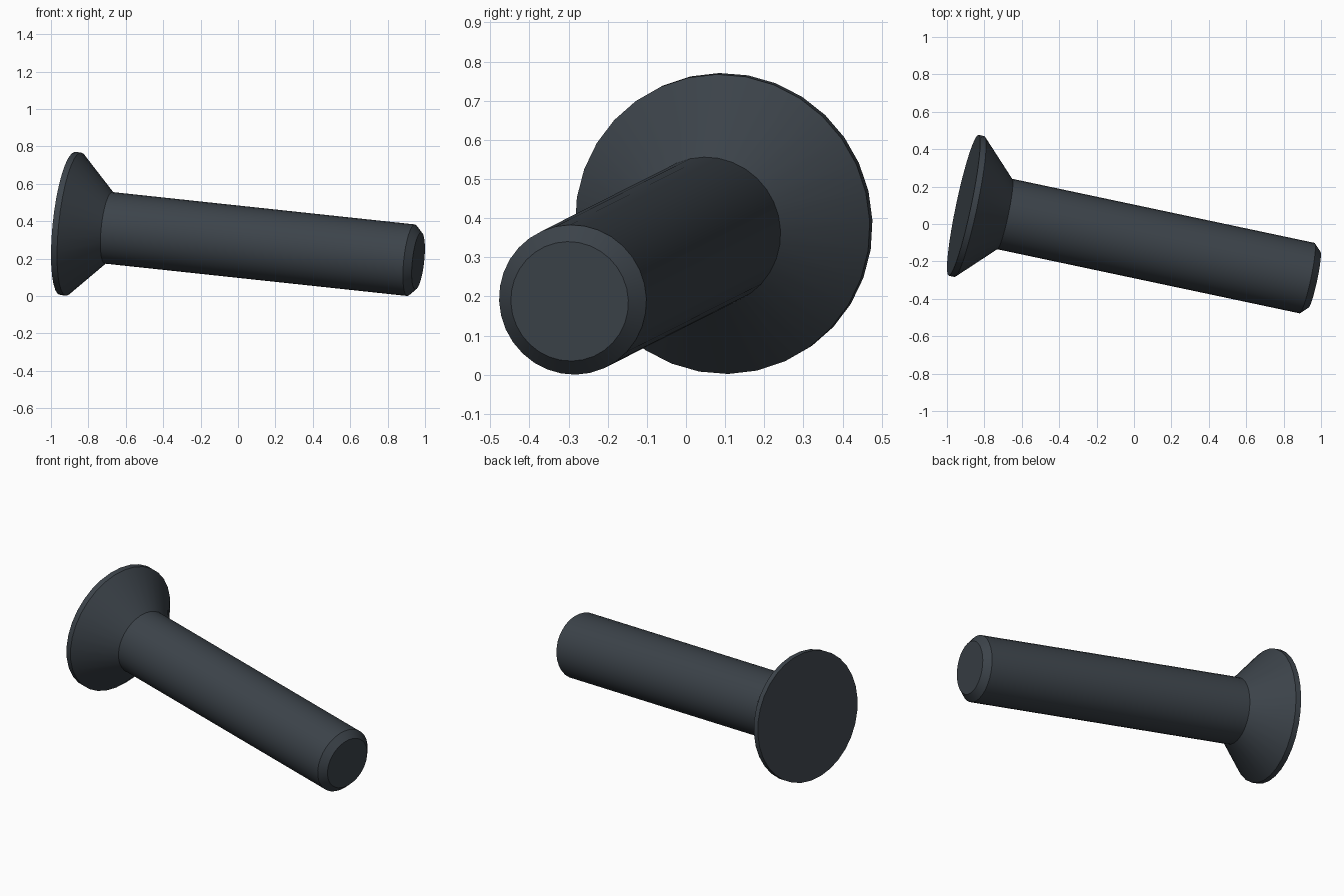
import bpy, bmesh
from math import cos, sin, pi, radians
from mathutils import Matrix, Vector

cube = bpy.data.objects.get("Cube")
if cube:
    bpy.data.objects.remove(cube)

SIDES = 32            # round body
SOCKET_SIDES = 48     # multiple of six, so the corners stay sharp
HEAD_R, SHAFT_R, LENGTH = 0.385, 0.1925, 1.927
RIM, CHAMFER = 0.033, 0.039
MOUTH_R, HEX_R, HEX_DEPTH = 0.147, 0.139, 0.155

# Blackened steel
steel = bpy.data.materials.new("blackened_steel")
steel.use_nodes = True
colour = (0.045, 0.056, 0.068, 1)
steel.diffuse_color = colour
steel.node_tree.nodes["Principled BSDF"].inputs["Base Color"].default_value = colour

bm = bmesh.new()


def ring(sides, radius, depth, turn):
    """Loop of vertices; radius and depth are functions of the angle from the first corner."""
    verts = []
    for i in range(sides):
        a = 2 * pi * i / sides
        r = radius(a)
        verts.append(bm.verts.new((r * cos(a + turn), r * sin(a + turn), depth(r))))
    return verts


def skin(rings):
    for a, b in zip(rings, rings[1:]):
        for i in range(len(a)):
            j = (i + 1) % len(a)
            bm.faces.new((a[i], a[j], b[j], b[i]))


def hexagon(a):
    return HEX_R * cos(pi / 6) / cos(a % (pi / 3) - pi / 6)


# Head rim, countersunk cone, shaft and chamfered tip
profile = [(HEAD_R, 0), (HEAD_R, RIM), (SHAFT_R, RIM + HEAD_R - SHAFT_R),
           (SHAFT_R, LENGTH - CHAMFER), (SHAFT_R - CHAMFER, LENGTH)]
body = [ring(SIDES, lambda a, r=r: r, lambda _, z=z: z, radians(1)) for r, z in profile]
skin(body)
bm.faces.new(body[-1])

# Hex socket with a conical lead-in
turn = radians(18)
mouth = ring(SOCKET_SIDES, lambda a: MOUTH_R, lambda r: 0, turn)
lead_in = ring(SOCKET_SIDES, hexagon, lambda r: (MOUTH_R - r) * 0.5, turn)
floor = ring(SOCKET_SIDES, hexagon, lambda r: HEX_DEPTH, turn)
skin([mouth, lead_in, floor])
bm.faces.new(floor)

# Flat head face between rim and socket
edges = [bm.edges.get((loop[i - 1], loop[i])) for loop in (body[0], mouth) for i in range(len(loop))]
bmesh.ops.bridge_loops(bm, edges=edges)
bmesh.ops.recalc_face_normals(bm, faces=bm.faces)

# Lay the screw along its tilted axis
axis = Vector((1, -0.212, -0.107)).normalized()
side = Vector((0, 0, 1)).cross(axis).normalized()
up = axis.cross(side)
place = Matrix((side, up, axis)).transposed().to_4x4()
place.translation = (-0.911, 0.1, 0.388)
bm.transform(place)

mesh = bpy.data.meshes.new("countersunk_screw")
bm.to_mesh(mesh)
bm.free()
mesh.materials.append(steel)
screw = bpy.data.objects.new("countersunk_screw", mesh)
bpy.context.collection.objects.link(screw)
bpy.ops.object.select_all(action='DESELECT')
screw.select_set(True)
bpy.context.view_layer.objects.active = screw
bpy.ops.object.shade_smooth_by_angle(angle=radians(25))
